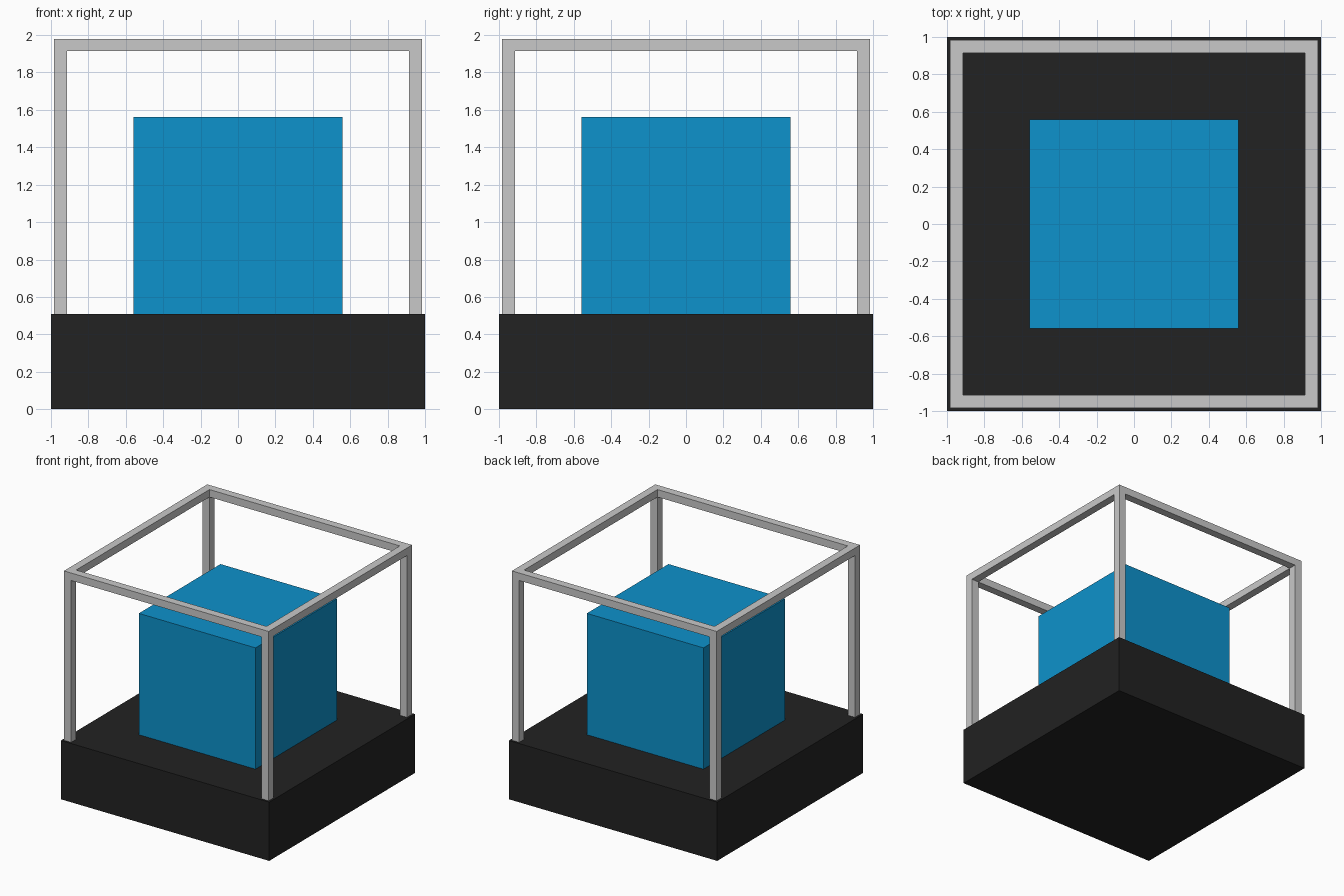
import bpy

if "Cube" in bpy.data.objects:
    bpy.data.objects.remove(bpy.data.objects["Cube"])


def material(name, rgb):
    m = bpy.data.materials.new(name)
    m.diffuse_color = (*rgb, 1.0)
    m.use_nodes = True
    m.node_tree.nodes["Principled BSDF"].inputs["Base Color"].default_value = m.diffuse_color
    return m


BLACK = material("matte black", (0.016, 0.016, 0.016))
BLUE = material("bright blue", (0.004, 0.287, 0.604))
GREY = material("light grey", (0.584, 0.584, 0.584))


def box(name, lo, hi, mat):
    """Box between two opposite corners."""
    bpy.ops.mesh.primitive_cube_add(
        size=1, location=[(a + b) / 2 for a, b in zip(lo, hi)])
    ob = bpy.context.object
    ob.name = name
    ob.scale = [b - a for a, b in zip(lo, hi)]
    bpy.ops.object.transform_apply(location=False, rotation=False, scale=True)
    ob.data.materials.append(mat)
    return ob


BASE_TOP = 0.51
OUT, INN = 0.983, 0.914       # outer and inner reach of the frame
TOP, BAR_LOW = 1.98, 1.915    # top and underside of the upper bars

# Base and the block standing on it
box("base", (-1, -1, 0), (1, 1, BASE_TOP), BLACK)
box("block", (-0.56, -0.56, BASE_TOP), (0.56, 0.56, 1.563), BLUE)

# Corner posts
for sx, side in ((-1, "left"), (1, "right")):
    for sy, end in ((-1, "front"), (1, "back")):
        xs = sorted((sx * OUT, sx * INN))
        ys = sorted((sy * OUT, sy * INN))
        box(f"{end}_{side}_post", (xs[0], ys[0], BASE_TOP),
            (xs[1], ys[1], BAR_LOW), GREY)

# Upper bars: front and back run full width, sides fit between them
for s, end, side in ((-1, "front", "left"), (1, "back", "right")):
    a, b = sorted((s * OUT, s * INN))
    box(f"{end}_top_bar", (-OUT, a, BAR_LOW), (OUT, b, TOP), GREY)
    box(f"{side}_top_bar", (a, -INN, BAR_LOW), (b, INN, TOP), GREY)
